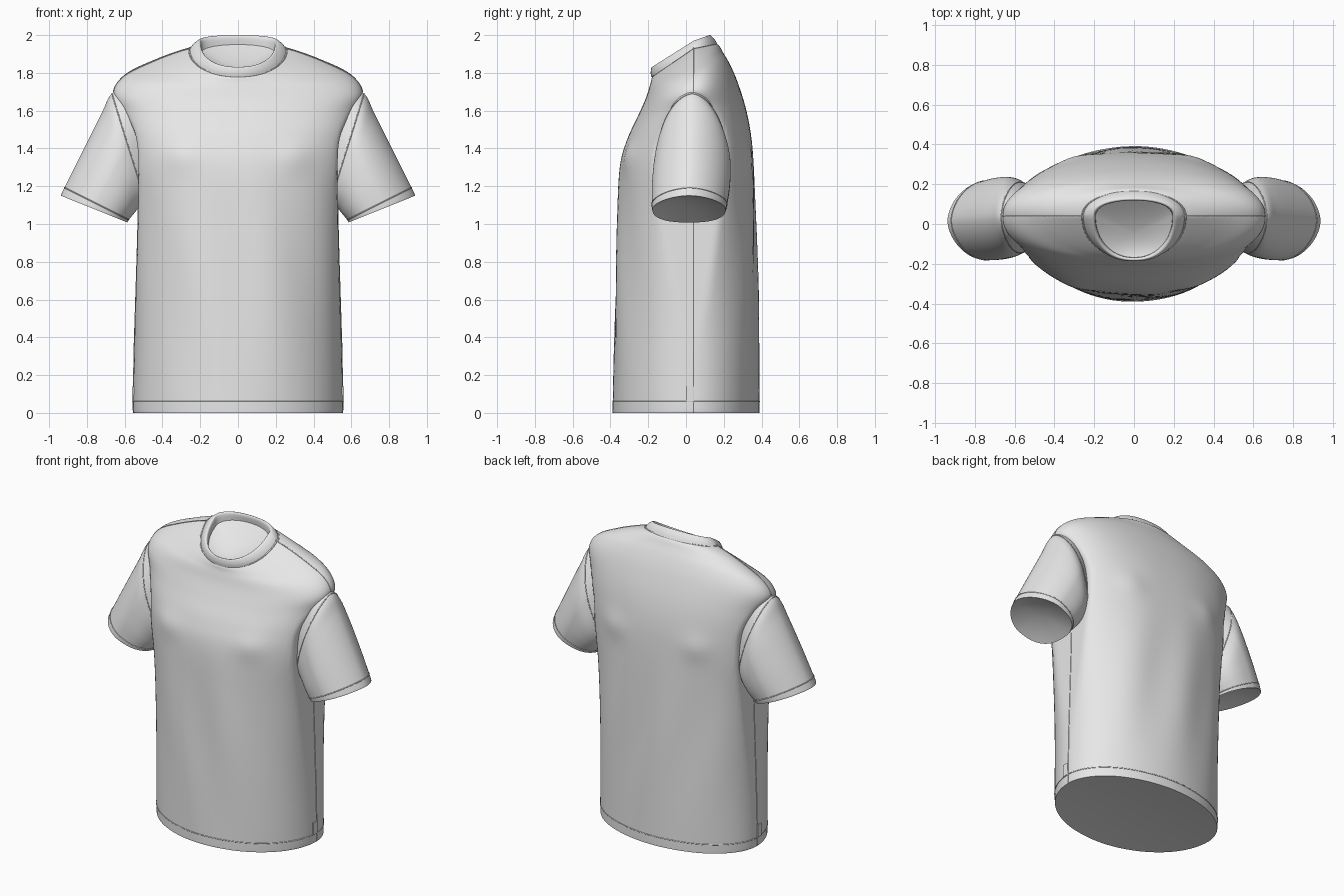
import bpy, bmesh
from math import sin, cos, pi, exp
from mathutils import Vector

cube = bpy.data.objects.get("Cube")
if cube:
    bpy.data.objects.remove(cube)

SEG = 96
MID_Y = 0.04

cloth = bpy.data.materials.new("light_grey_cloth")
cloth.use_nodes = True
cloth.diffuse_color = (0.8, 0.8, 0.8, 1)
cloth.node_tree.nodes["Principled BSDF"].inputs["Base Color"].default_value = cloth.diffuse_color


def blend(rows, u):
    """Smoothly interpolate the section settings at position u."""
    last = len(rows) - 1
    i = min(int(u), last - 1)
    f = u - i
    a, b, c, d = (rows[min(max(k, 0), last)] for k in (i - 1, i, i + 1, i + 2))
    return [q + f / 2 * (r - p + f * (2 * p - 5 * q + 4 * r - s + f * (3 * (q - r) + s - p)))
            for p, q, r, s in zip(a, b, c, d)]


def power(v, n):
    return (1 if v >= 0 else -1) * abs(v) ** (2 / n)


def torso_point(row, t):
    """Section: half width, side z, front y, front z, back y, back z, squareness."""
    width, side_z, front_y, front_z, back_y, back_z, n = row
    s = power(sin(t), n)
    end_y, end_z = (back_y, back_z) if s > 0 else (front_y, front_z)
    return Vector((width * power(cos(t), n),
                   MID_Y + (end_y - MID_Y) * abs(s),
                   side_z + (end_z - side_z) * abs(s)))


def draped_point(row, t):
    """Torso section with sides cut flat at a limit and soft vertical folds."""
    p = torso_point(row[:7], t)
    p.x = max(-row[7], min(row[7], p.x))
    fade = exp(-((p.z - 0.75) / 0.45) ** 2) * abs(sin(t))
    p.y += 0.008 * fade * sin(16 * p.x + 2.5 * p.z + (1 if p.y > 0 else 0))
    # fold points at the sides of the chest
    bump = exp(-((abs(p.x) - 0.3) / 0.09) ** 2 - ((p.z - 1.36) / 0.08) ** 2)
    p.y += (0.014 if p.y > 0 else -0.014) * bump
    return p


def sleeve_point(row, t):
    """Section: outer x, z, inner x, z, front y, back y; pointed outside, flat inside."""
    ox, oz, ix, iz, front, back = row
    n = 1.75 if cos(t) > 0 else 2.5
    f = (1 + power(cos(t), n)) / 2
    return Vector((ix + (ox - ix) * f,
                   (front + back) / 2 + (back - front) / 2 * power(sin(t), n),
                   iz + (oz - iz) * f))


def add_object(name, bm, angle=0.8):
    bmesh.ops.recalc_face_normals(bm, faces=bm.faces)
    mesh = bpy.data.meshes.new(name)
    bm.to_mesh(mesh)
    bm.free()
    mesh.materials.append(cloth)
    obj = bpy.data.objects.new(name, mesh)
    bpy.context.collection.objects.link(obj)
    bpy.ops.object.select_all(action="DESELECT")
    obj.select_set(True)
    bpy.context.view_layer.objects.active = obj
    bpy.ops.object.shade_smooth_by_angle(angle=angle)


def loft(name, rows, point, steps, cap, sign=1):
    """Skin the sections; cap = (at start, offset vector of the panel centre)."""
    bm = bmesh.new()
    count = (len(rows) - 1) * steps
    rings = []
    for k in range(count + 1):
        row = blend(rows, k / steps)
        rings.append([point(row, 2 * pi * j / SEG) for j in range(SEG)])
    at_start, offset = cap
    rim = rings[0] if at_start else rings[-1]
    centre = (rim[SEG // 4] + rim[3 * SEG // 4]) / 2
    for r in (0.97, 0.8, 0.6, 0.4, 0.2, 0.02):
        ring = [centre + (p - centre) * r + Vector(offset) * (1 - r * r) for p in rim]
        rings.insert(0, ring) if at_start else rings.append(ring)
    made = [[bm.verts.new((sign * p.x, p.y, p.z)) for p in ring] for ring in rings]
    for a, b in zip(made, made[1:]):
        for j in range(SEG):
            k = (j + 1) % SEG
            bm.faces.new((a[j], a[k], b[k], b[j]))
    bm.faces.new(made[0] if at_start else made[-1])
    add_object(name, bm)


def seam(name, points, closed=False, sign=1):
    """Thin raised stitch line."""
    curve = bpy.data.curves.new(name, "CURVE")
    curve.dimensions = "3D"
    curve.bevel_depth = 0.003
    curve.bevel_resolution = 1
    line = curve.splines.new("POLY")
    line.points.add(len(points) - 1)
    for target, p in zip(line.points, points):
        target.co = (sign * p.x, p.y, p.z, 1)
    line.use_cyclic_u = closed
    curve.materials.append(cloth)
    obj = bpy.data.objects.new(name, curve)
    bpy.context.collection.objects.link(obj)


def around(rows, point, u):
    row = blend(rows, u)
    return [point(row, 2 * pi * j / SEG) for j in range(SEG)]


# torso, from hem to neck seam; last value is the side limit
torso = [
    (.552, 0, -.388, 0, .388, 0, 2, .56),
    (.555, .06, -.388, .06, .388, .06, 2, .56),
    (.55, .5, -.38, .5, .382, .5, 2.1, .545),
    (.565, 1, -.365, 1, .37, 1, 2.2, .53),
    (.6, 1.3, -.35, 1.3, .36, 1.3, 2.25, .527),
    (.615, 1.47, -.31, 1.45, .345, 1.47, 2.3, .54),
    (.635, 1.6, -.255, 1.57, .315, 1.62, 2.3, .595),
    (.66, 1.7, -.215, 1.66, .27, 1.76, 2.2, .66),
    (.6, 1.785, -.195, 1.72, .23, 1.85, 2.1, .61),
    (.45, 1.86, -.186, 1.75, .195, 1.91, 2, .5),
    (.32, 1.91, -.182, 1.77, .175, 1.945, 2, .4),
    (.235, 1.935, -.175, 1.785, .155, 1.955, 2.2, .3),
]
loft("shirt_body", torso, draped_point, 6, (True, (0, 0, .02)))

# ribbed collar with a shallow lining inside the neck opening
collar = [
    (.254, 1.93, -.184, 1.778, .17, 1.945, 2.1),
    (.235, 1.953, -.187, 1.802, .153, 1.975, 2.2),
    (.207, 1.97, -.182, 1.83, .128, 2, 2.3),
    (.196, 1.956, -.17, 1.826, .118, 1.988, 2.2),
    (.193, 1.908, -.168, 1.8, .122, 1.95, 2.1),
]
loft("collar", collar, torso_point, 4, (False, (0, -.02, -.05)))

# sleeves, from inside the shoulder to the cuff
sleeve = [
    (.56, 1.75, .42, 1.2, -.09, .15),
    (.668, 1.69, .49, 1.12, -.145, .21),
    (.725, 1.58, .53, 1.08, -.168, .235),
    (.83, 1.37, .555, 1.05, -.18, .232),
    (.925, 1.18, .58, 1.02, -.18, .215),
    (.938, 1.15, .585, 1.008, -.178, .21),
]
for side, sign in (("left", 1), ("right", -1)):
    loft(side + "_sleeve", sleeve, sleeve_point, 6, (False, (-.012, 0, .03)), sign)
    seam(side + "_armhole_seam", around(sleeve, sleeve_point, 1), True, sign)
    seam(side + "_cuff_seam", around(sleeve, sleeve_point, 3.9), True, sign)
    for name, start, end in (("side", 0, 4), ("shoulder", 7, 11)):
        path = [draped_point(blend(torso, start + (end - start) * k / 40), 0) for k in range(41)]
        seam(side + "_" + name + "_seam", path, False, sign)
    # small folded loop tab on the side seam
    tab = bmesh.new()
    bmesh.ops.create_cube(tab, size=1)
    bmesh.ops.scale(tab, vec=(.014, .04, .08), verts=tab.verts)
    bmesh.ops.translate(tab, vec=(sign * .553, .02, .1), verts=tab.verts)
    add_object(side + "_loop_tab", tab, 0.5)

# stitching round the hem and the neck
seam("hem_seam", around(torso, draped_point, 1), True)
seam("neck_seam", around(torso, draped_point, 10.6), True)
